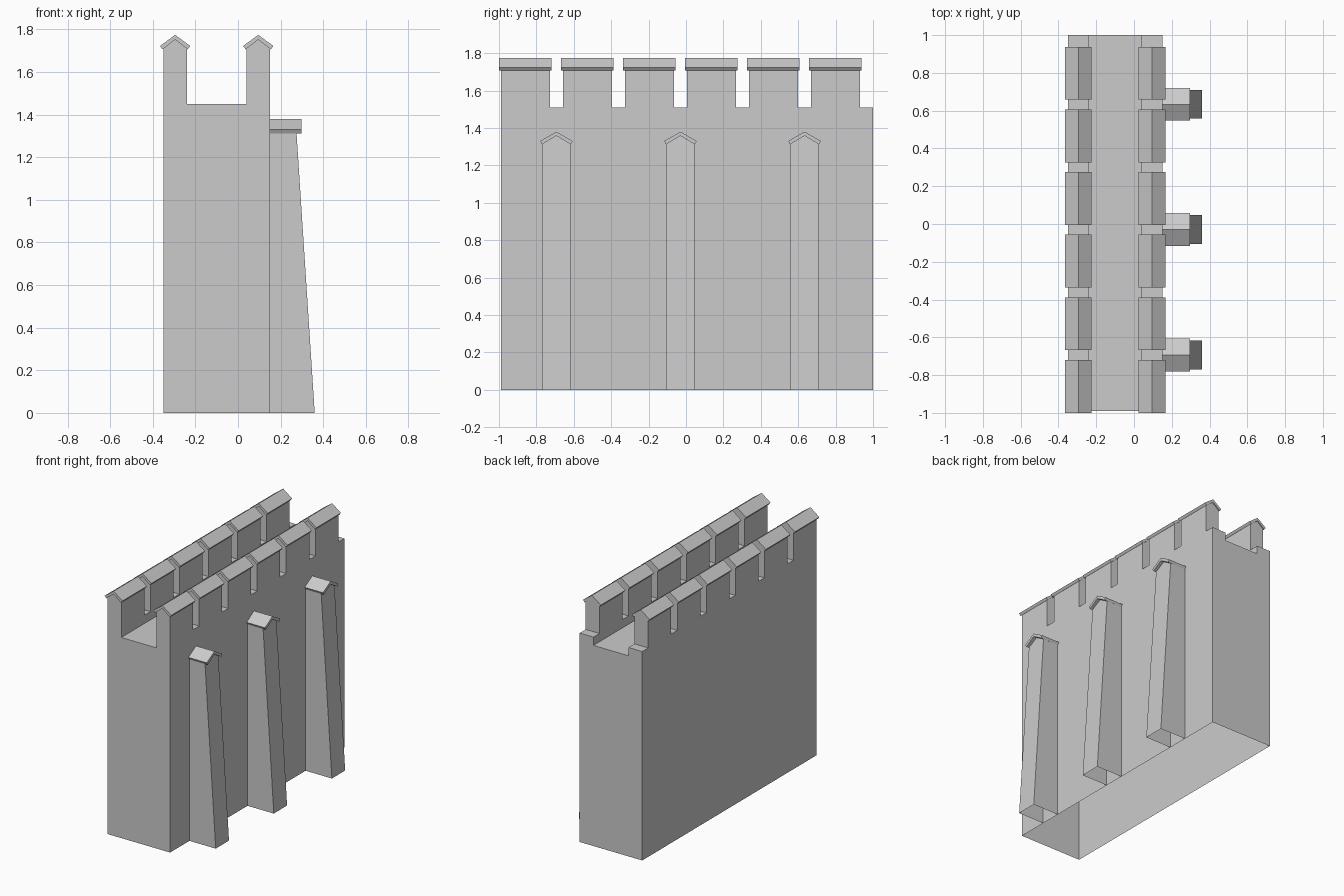
import bpy, bmesh

if "Cube" in bpy.data.objects:
    bpy.data.objects.remove(bpy.data.objects["Cube"])

PITCH = 1.99 / 6


def prism(name, start, end, open_floor=None):
    """Join two matching 3D outlines; drop faces lying flat at z = open_floor."""
    bm = bmesh.new()
    a = [bm.verts.new(p) for p in start]
    b = [bm.verts.new(p) for p in end]
    bm.faces.new(a)
    bm.faces.new(b[::-1])
    for i in range(len(a)):
        j = (i + 1) % len(a)
        bm.faces.new((a[i], b[i], b[j], a[j]))
    bmesh.ops.recalc_face_normals(bm, faces=bm.faces)
    if open_floor is not None:
        flat = [f for f in bm.faces
                if all(abs(v.co.z - open_floor) < 1e-5 for v in f.verts)]
        bmesh.ops.delete(bm, geom=flat, context='FACES_ONLY')
    mesh = bpy.data.meshes.new(name)
    bm.to_mesh(mesh)
    bm.free()
    obj = bpy.data.objects.new(name, mesh)
    bpy.context.collection.objects.link(obj)
    return obj


def along_y(name, profile, y0, y1, floor=None):
    return prism(name, [(x, y0, z) for x, z in profile],
                 [(x, y1, z) for x, z in profile], floor)


def chevron(c, half, eave, peak, dx, dz, inner):
    """Bent roof slab outline: outer slopes, then the underside."""
    return [(c - half, eave), (c, peak), (c + half, eave),
            (c + half - dx, eave - dz), (c, inner), (c - half + dx, eave - dz)]


# Wall with a sunken walkway and low parapets, open underneath
along_y("wall", [(-0.35, 0), (0.15, 0), (0.15, 1.51), (0.04, 1.51), (0.04, 1.45),
                 (-0.24, 1.45), (-0.24, 1.51), (-0.35, 1.51)], -0.99, 1.0, 0)

# Two rows of merlons with gabled caps
for side, c in (("left", -0.295), ("right", 0.095)):
    for i in range(6):
        y = i * PITCH
        body = [(c - 0.055, 1.51), (c + 0.055, 1.51), (c + 0.055, 1.71),
                (c, 1.752), (c - 0.055, 1.71)]
        along_y(f"merlon_{side}_{i}", body, y - 0.99, y - 0.727, 1.51)
        cap = chevron(c, 0.071, 1.722, 1.774, 0.012, 0.016, 1.752)
        along_y(f"merlon_cap_{side}_{i}", cap, y - 1.0, y - 0.72)

# Three tapering buttresses with small gabled caps
for i in range(3):
    y = -0.693 + i * 2 * PITCH
    outline = [(y - 0.076, 0), (y + 0.076, 0), (y + 0.076, 1.314),
               (y, 1.358), (y - 0.076, 1.314)]
    prism(f"buttress_{i}", [(0.15, p, z) for p, z in outline],
          [(0.36 - 0.065 * z, p, z) for p, z in outline], 0)
    roof = chevron(y, 0.087, 1.33, 1.38, 0.01, 0.018, 1.358)
    prism(f"buttress_cap_{i}", [(0.15, p, z) for p, z in roof],
          [(0.297, p, z) for p, z in roof])
